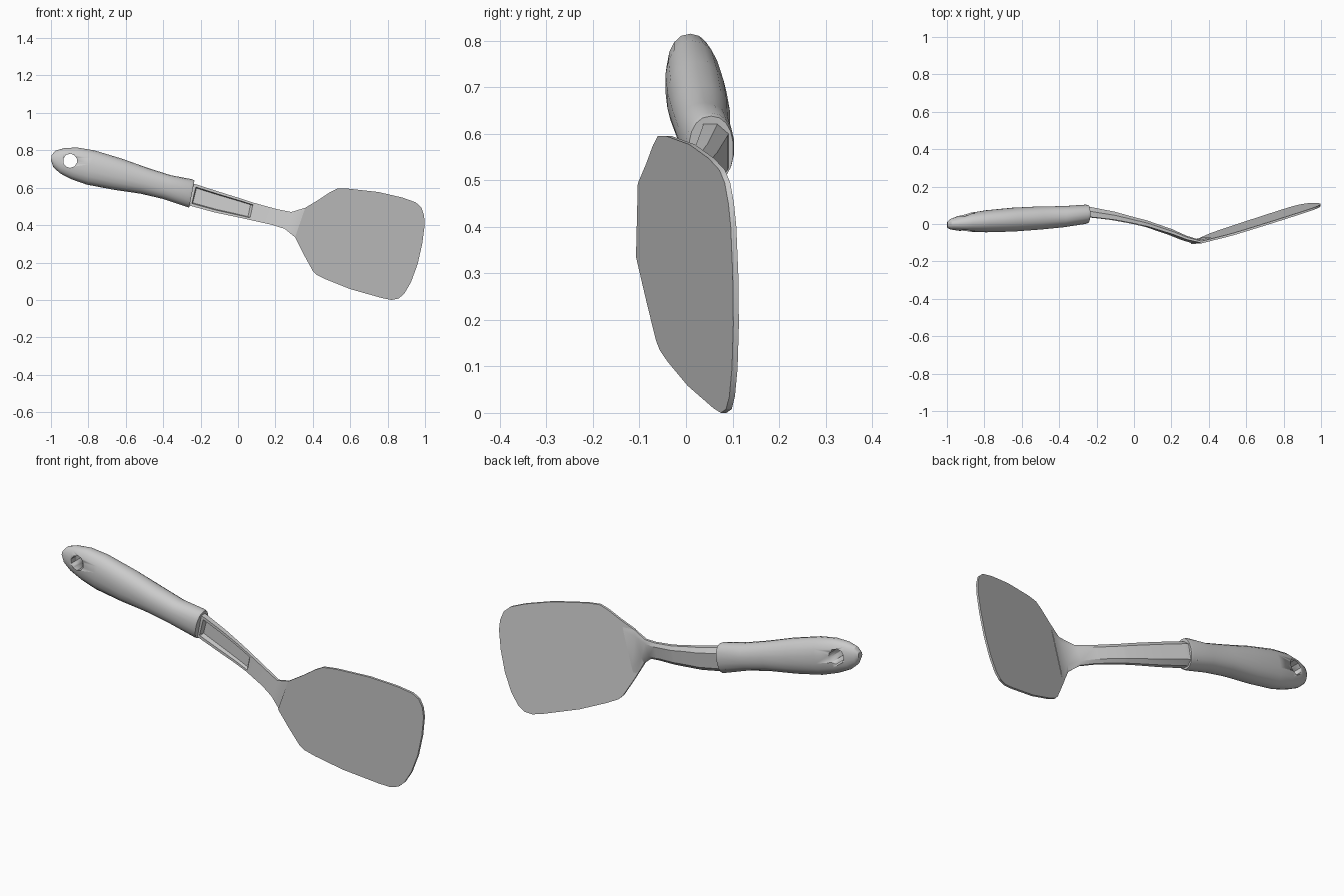
import bpy, bmesh, math
from mathutils import Matrix


def finish(bm, name, angle=30):
    bmesh.ops.recalc_face_normals(bm, faces=bm.faces)
    me = bpy.data.meshes.new(name)
    bm.to_mesh(me)
    bm.free()
    ob = bpy.data.objects.new(name, me)
    bpy.context.collection.objects.link(ob)
    bpy.ops.object.select_all(action='DESELECT')
    ob.select_set(True)
    bpy.context.view_layer.objects.active = ob
    bpy.ops.object.shade_smooth_by_angle(angle=math.radians(angle))
    return ob


def loft(name, rings):
    bm = bmesh.new()
    loops = [[bm.verts.new(p) for p in ring] for ring in rings]
    n = len(loops[0])
    for a, b in zip(loops, loops[1:]):
        for i in range(n):
            j = (i + 1) % n
            bm.faces.new((a[i], a[j], b[j], b[i]))
    bm.faces.new(loops[0])
    bm.faces.new(loops[-1])
    return finish(bm, name)


def place(station, u, v):
    """u: 0 top edge to 1 bottom edge, v: 0 front to 1 back."""
    tx, tz, bx, bz, yf, yb = station[:6]
    return (tx + (bx - tx) * u, yf + (yb - yf) * v, tz + (bz - tz) * u)


# Handle: oval sections (top x, z, bottom x, z, front y, back y)
handle_stations = [
    (-0.996, 0.775, -1.000, 0.745, -0.020, 0.012),
    (-0.976, 0.798, -0.987, 0.710, -0.029, 0.027),
    (-0.930, 0.812, -0.952, 0.677, -0.036, 0.042),
    (-0.860, 0.815, -0.890, 0.645, -0.042, 0.060),
    (-0.770, 0.800, -0.810, 0.617, -0.045, 0.074),
    (-0.620, 0.755, -0.670, 0.590, -0.041, 0.088),
    (-0.480, 0.705, -0.520, 0.568, -0.030, 0.095),
    (-0.360, 0.667, -0.400, 0.540, -0.018, 0.096),
    (-0.245, 0.645, -0.275, 0.498, 0.000, 0.104),
    (-0.233, 0.638, -0.261, 0.494, 0.006, 0.102),
]


def oval(t):
    c, s = math.cos(t), math.sin(t)
    soft = lambda w: math.copysign(abs(w) ** 0.9, w)
    return 0.5 - 0.5 * soft(c), 0.5 - 0.5 * soft(s)


SIDES = 18
handle = loft("handle", [[place(st, *oval(math.tau * i / SIDES)) for i in range(SIDES)]
                         for st in handle_stations])

# Hanging hole through the handle end
bm = bmesh.new()
bmesh.ops.create_cone(bm, cap_ends=True, segments=10, radius1=0.038, radius2=0.038, depth=0.5,
                      matrix=Matrix.Translation((-0.898, 0, 0.744)) @ Matrix.Rotation(math.pi / 2, 4, 'X'))
cutter = finish(bm, "hole_cutter")
cutter.hide_render = True
bpy.context.view_layer.objects.active = handle
mod = handle.modifiers.new("hanging_hole", 'BOOLEAN')
mod.operation = 'DIFFERENCE'
mod.solver = 'EXACT'
mod.object = cutter
bpy.ops.object.modifier_apply(modifier=mod.name)
bpy.data.objects.remove(cutter)

# Neck: channelled front, rounded back; last value is channel depth
neck_stations = [
    (-0.270, 0.630, -0.300, 0.515, 0.040, 0.095, 0.0),
    (-0.222, 0.617, -0.250, 0.502, 0.036, 0.090, 0.0),
    (-0.218, 0.616, -0.246, 0.501, 0.036, 0.089, 0.5),
    (-0.100, 0.578, -0.125, 0.468, 0.022, 0.066, 0.5),
    (0.000, 0.547, -0.020, 0.446, 0.003, 0.038, 0.5),
    (0.070, 0.524, 0.050, 0.431, -0.013, 0.020, 0.5),
    (0.082, 0.520, 0.062, 0.428, -0.016, 0.016, 0.0),
    (0.210, 0.485, 0.180, 0.402, -0.056, -0.028, 0.0),
    (0.285, 0.470, 0.250, 0.380, -0.084, -0.062, 0.0),
    (0.360, 0.493, 0.305, 0.335, -0.101, -0.084, 0.0),
    (0.425, 0.532, 0.348, 0.250, -0.087, -0.073, 0.0),
]


def neck_ring(st):
    d = st[6]
    pts = [(0, 0), (0, 0.55), (0.18, 1), (0.82, 1), (1, 0.55), (1, 0),
           (0.88, 0), (0.84, d), (0.16, d), (0.12, 0)]
    return [place(st, u, v) for u, v in pts]


loft("neck", [neck_ring(st) for st in neck_stations])

# Blade: flat outline tilted back along the tool's axis
outline = [(0.36, 0.493), (0.43, 0.535), (0.49, 0.575), (0.53, 0.595), (0.59, 0.595),
           (0.75, 0.577), (0.88, 0.547), (0.95, 0.522), (0.98, 0.495), (0.995, 0.45),
           (0.998, 0.40), (0.985, 0.30), (0.96, 0.19), (0.925, 0.095), (0.89, 0.035),
           (0.86, 0.008), (0.82, 0.0), (0.77, 0.01), (0.60, 0.058), (0.47, 0.11),
           (0.42, 0.135), (0.40, 0.155), (0.375, 0.20), (0.348, 0.25), (0.305, 0.335)]


def blade_y(x, z):
    return -0.093 + 0.312 * (0.966 * x - 0.259 * z - 0.235)


bm = bmesh.new()
rims = [[bm.verts.new((x, blade_y(x, z) + off, z)) for x, z in outline] for off in (-0.006, 0.006)]
bm.faces.new(rims[0])
bm.faces.new(rims[1])
for i in range(len(outline)):
    j = (i + 1) % len(outline)
    bm.faces.new((rims[0][i], rims[0][j], rims[1][j], rims[1][i]))
finish(bm, "blade")
